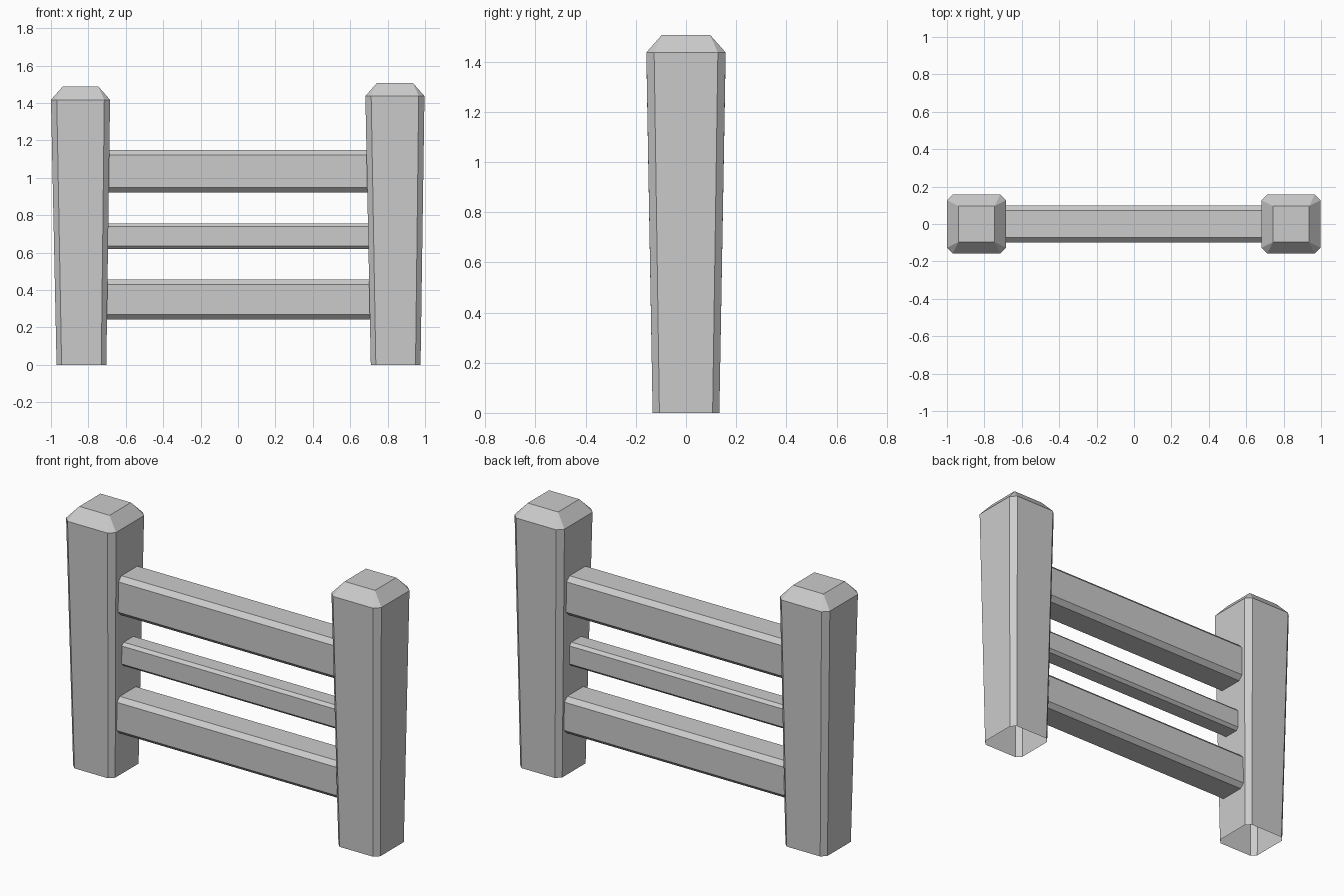
import bpy, bmesh

if "Cube" in bpy.data.objects:
    bpy.data.objects.remove(bpy.data.objects["Cube"])


def octagon(hw, hh, c):
    """Rectangle outline with chamfered corners."""
    return [(hw, hh - c), (hw - c, hh), (c - hw, hh), (-hw, hh - c),
            (-hw, c - hh), (c - hw, -hh), (hw - c, -hh), (hw, c - hh)]


def loft(name, rings, cap_end=False):
    """Skin between equal-length rings of 3D points."""
    bm = bmesh.new()
    loops = [[bm.verts.new(p) for p in ring] for ring in rings]
    for a, b in zip(loops, loops[1:]):
        for i in range(len(a)):
            j = (i + 1) % len(a)
            bm.faces.new((a[i], a[j], b[j], b[i]))
    if cap_end:
        bm.faces.new(loops[-1])
    bmesh.ops.remove_doubles(bm, verts=bm.verts, dist=0.0005)
    bmesh.ops.recalc_face_normals(bm, faces=bm.faces)
    mesh = bpy.data.meshes.new(name)
    bm.to_mesh(mesh)
    bm.free()
    obj = bpy.data.objects.new(name, mesh)
    bpy.context.collection.objects.link(obj)
    return obj


# Posts: flare upward, bevelled cap, open underneath
def post(name, x_bottom, x_top, shoulder):
    levels = [(x_bottom, 0.133, 0.027, 0.0),
              (x_top, 0.158, 0.031, shoulder),
              (x_top, 0.096, 0.0, shoulder + 0.07)]
    loft(name, [[(x + u, v, z) for u, v in octagon(h, h, c)]
                for x, h, c, z in levels], cap_end=True)


post("left_post", -0.837, -0.842, 1.417)
post("right_post", 0.843, 0.839, 1.437)


# Rails: chamfered bars whose ends are buried in the posts
def rail(name, z_low, z_high, half_depth, chamfer):
    mid, half = (z_low + z_high) / 2, (z_high - z_low) / 2
    loft(name, [[(x, u, mid + v) for u, v in octagon(half_depth, half, chamfer)]
                for x in (-0.71, 0.715)])


rail("top_rail", 0.922, 1.148, 0.098, 0.026)
rail("middle_rail", 0.62, 0.755, 0.06, 0.016)
rail("bottom_rail", 0.243, 0.455, 0.098, 0.025)
